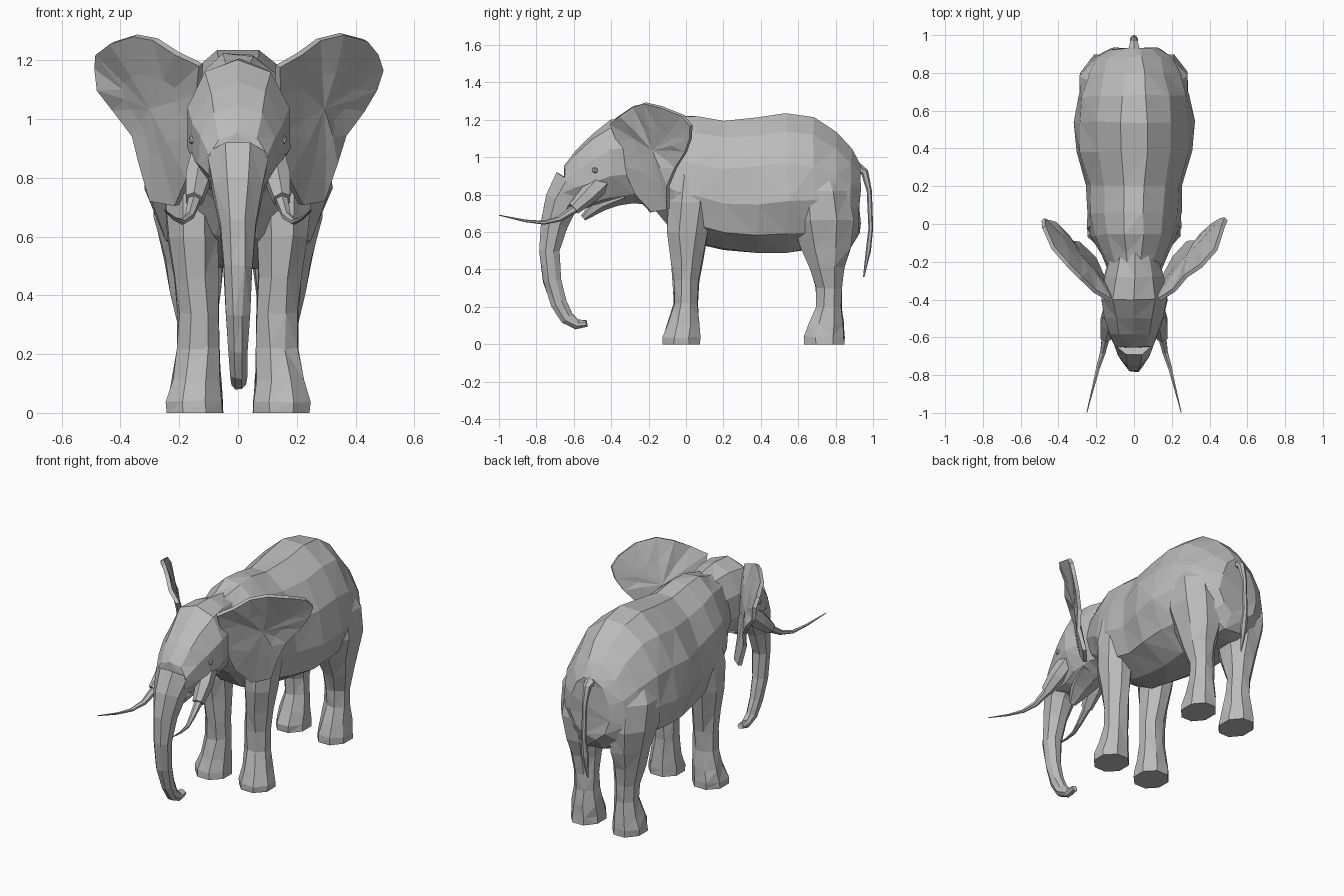
import bpy, bmesh, math, random
from mathutils import Vector

random.seed(4)
if "Cube" in bpy.data.objects:
    bpy.data.objects.remove(bpy.data.objects["Cube"], do_unlink=True)

# One grey hide colour for the whole animal
hide = bpy.data.materials.new("grey_hide")
hide.use_nodes = True
grey = (0.5, 0.5, 0.5, 1)
hide.diffuse_color = grey
hide.node_tree.nodes["Principled BSDF"].inputs["Base Color"].default_value = grey


def finish(bm, name, jitter=0.0):
    """Roughen slightly, triangulate and turn the mesh into an object."""
    for v in bm.verts:
        if v.co.z > 0.01:
            v.co += Vector([random.uniform(-jitter, jitter) for _ in range(3)])
    bmesh.ops.recalc_face_normals(bm, faces=bm.faces)
    bmesh.ops.triangulate(bm, faces=bm.faces)
    mesh = bpy.data.meshes.new(name)
    bm.to_mesh(mesh)
    bm.free()
    mesh.materials.append(hide)
    obj = bpy.data.objects.new(name, mesh)
    bpy.context.collection.objects.link(obj)
    return obj


def loft(name, sections, sides=8, axis=None, egg=0.0, jitter=0.0):
    """Skin elliptical rings (x, y, z, half width, half depth) along a path."""
    bm = bmesh.new()
    centres = [Vector(s[:3]) for s in sections]
    last = len(sections) - 1
    rings = []
    for i, (c, s) in enumerate(zip(centres, sections)):
        along = Vector(axis) if axis else centres[min(i + 1, last)] - centres[max(i - 1, 0)]
        along.normalize()
        across = Vector((1, 0, 0))
        across = (across - along * across.dot(along)).normalized()
        up = across.cross(along)
        ring = []
        for k in range(sides):
            a = math.tau * (k + 0.5) / sides
            wide = s[3] * math.cos(a) * (1 - egg * math.sin(a)) / math.cos(math.pi / sides)
            deep = s[4] * math.sin(a) / math.cos(math.pi / sides)
            ring.append(bm.verts.new(c + across * wide + up * deep))
        rings.append(ring)
    for r, q in zip(rings, rings[1:]):
        for k in range(sides):
            j = (k + 1) % sides
            bm.faces.new((r[k], r[j], q[j], q[k]))
    bm.faces.new(rings[0])
    bm.faces.new(rings[-1])
    return finish(bm, name, jitter)


def span(rows):
    """Turn (y, bottom, top, half width) rows into centred loft sections."""
    return [(0, y, (b + t) / 2, w, (t - b) / 2) for y, b, t, w in rows]


def flip(points, side):
    return [(side * p[0], *p[1:]) for p in points]


# Barrel body with shoulders and rump
loft("body", span([
    (-.28, .80, 1.16, .12), (-.16, .71, 1.19, .17), (-.06, .60, 1.22, .22),
    (.06, .54, 1.215, .24), (.2, .51, 1.19, .25), (.38, .49, 1.21, .295),
    (.54, .495, 1.23, .305), (.68, .51, 1.21, .285), (.8, .50, 1.13, .25),
    (.88, .52, 1.04, .21), (.93, .60, .96, .13)]),
    sides=12, axis=(0, 1, 0), egg=0.18, jitter=0.007)

# Skull tapering into the trunk root
loft("head", span([
    (-.16, .75, 1.18, .12), (-.28, .77, 1.20, .155), (-.40, .75, 1.19, .175),
    (-.5, .73, 1.12, .155), (-.58, .74, 1.04, .13), (-.65, .74, .95, .10)]),
    sides=10, axis=(0, 1, 0), jitter=0.005)

# Trunk hanging down and curling back at the tip
loft("trunk", [
    (0, -.60, .86, .105, .11), (0, -.665, .76, .085, .09),
    (0, -.705, .64, .06, .072), (0, -.73, .50, .05, .052),
    (0, -.715, .34, .04, .048), (0, -.68, .22, .034, .043),
    (0, -.635, .14, .03, .035), (0, -.58, .105, .025, .025),
    (0, -.53, .11, .02, .018)], jitter=0.003)

# Lower jaw
loft("lower_jaw", [(0, -.34, .81, .1, .05), (0, -.46, .755, .07, .04),
                   (0, -.55, .675, .02, .015)], sides=6)

# Tail with a thin brush
loft("tail", [(0, .90, .95, .035, .03), (0, .955, .92, .02, .018),
              (0, .98, .82, .013, .012), (0, .988, .62, .012, .011),
              (0, .975, .50, .02, .012), (0, .95, .36, .003, .003)], sides=6)

front_leg = [
    (.148, -.025, 0, .095, .10), (.148, -.025, .04, .095, .10),
    (.143, -.012, .11, .08, .085), (.135, 0, .22, .07, .062),
    (.132, 0, .34, .07, .068), (.142, .005, .46, .075, .085),
    (.152, .01, .60, .085, .108), (.15, .025, .76, .098, .12),
    (.145, .03, .90, .085, .09), (.13, .03, .99, .05, .05)]
rear_leg = [
    (.14, .74, 0, .09, .108), (.14, .74, .04, .09, .106),
    (.138, .752, .11, .078, .092), (.135, .765, .20, .066, .065),
    (.138, .765, .30, .068, .068), (.145, .755, .41, .082, .092),
    (.15, .745, .52, .1, .135), (.16, .735, .66, .125, .165),
    (.16, .72, .82, .125, .15), (.14, .70, .96, .08, .1)]
tusk = [
    (.135, -.53, .78, .024, .024), (.15, -.60, .72, .02, .02),
    (.165, -.68, .67, .014, .013), (.19, -.76, .65, .01, .009),
    (.215, -.86, .66, .006, .006), (.25, -.998, .69, .002, .002)]
socket = [(.11, -.42, .90, .04, .05), (.135, -.52, .80, .042, .045),
          (.15, -.60, .725, .028, .03)]
ear_rim = [
    (.13, -.40, 1.18), (.21, -.35, 1.225), (.28, -.28, 1.27), (.35, -.22, 1.285),
    (.43, -.13, 1.265), (.475, -.02, 1.22), (.485, .03, 1.17), (.47, .02, 1.1),
    (.42, 0, 1.03), (.355, -.06, .94), (.33, -.1, .85), (.29, -.1, .72),
    (.21, -.18, .71), (.17, -.27, .80), (.14, -.33, .95), (.14, -.36, 1.08)]


def make_ear(name, side):
    """Cupped fan: rim, dished inner ring and a centre point."""
    bm = bmesh.new()
    rim = [Vector(p) for p in flip(ear_rim, side)]
    middle = Vector((side * .29, -.2, 1.04))
    dish = Vector((0, .03, 0))
    outer = [bm.verts.new(p) for p in rim]
    inner = [bm.verts.new(p.lerp(middle, 0.5) + dish * 0.7) for p in rim]
    hub = bm.verts.new(middle + dish)
    n = len(rim)
    for k in range(n):
        j = (k + 1) % n
        bm.faces.new((outer[k], outer[j], inner[j], inner[k]))
        bm.faces.new((inner[k], inner[j], hub))
    ear = finish(bm, name, 0.006)
    thick = ear.modifiers.new("thickness", "SOLIDIFY")
    thick.thickness = 0.022
    thick.offset = 0


# Paired parts
for side, label in ((1, "left"), (-1, "right")):
    up = (0, 0, 1)
    loft(label + "_front_leg", flip(front_leg, side), axis=up, jitter=0.005)
    loft(label + "_rear_leg", flip(rear_leg, side), axis=up, jitter=0.005)
    loft(label + "_tusk", flip(tusk, side), sides=6)
    loft(label + "_tusk_socket", flip(socket, side), sides=6)
    make_ear(label + "_ear", side)
    eye = bmesh.new()
    bmesh.ops.create_icosphere(eye, subdivisions=1, radius=0.02)
    bmesh.ops.translate(eye, verts=eye.verts, vec=(side * .15, -.485, .93))
    finish(eye, label + "_eye")
